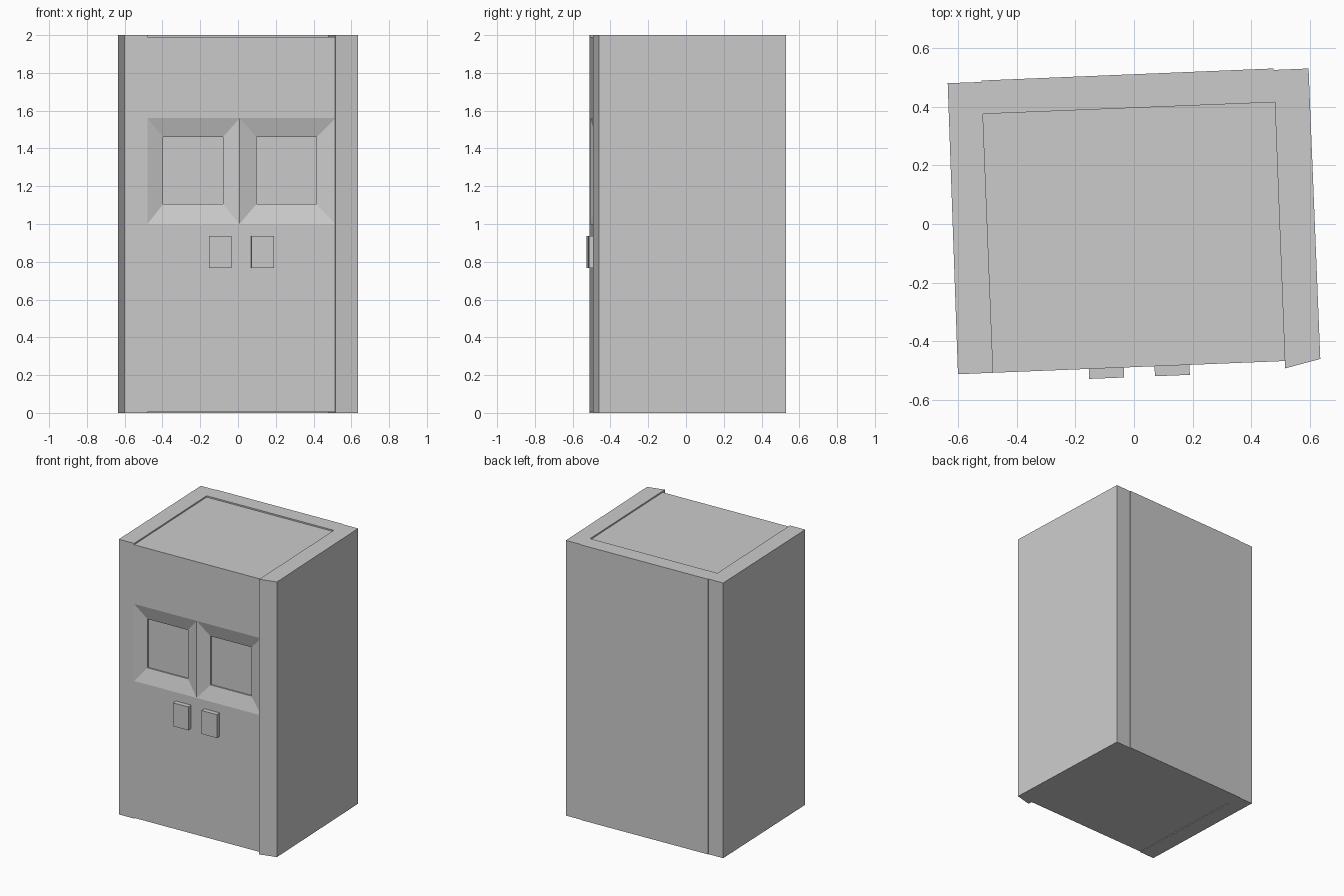
import bpy, bmesh

if "Cube" in bpy.data.objects:
    bpy.data.objects.remove(bpy.data.objects["Cube"])

grey = bpy.data.materials.new("plain grey")
grey.diffuse_color = (0.6, 0.6, 0.6, 1)
grey.use_nodes = True
grey.node_tree.nodes["Principled BSDF"].inputs["Base Color"].default_value = grey.diffuse_color


def finish(bm, name):
    bmesh.ops.remove_doubles(bm, verts=bm.verts, dist=0.0002)
    bmesh.ops.recalc_face_normals(bm, faces=bm.faces)
    mesh = bpy.data.meshes.new(name)
    bm.to_mesh(mesh)
    bm.free()
    mesh.materials.append(grey)
    ob = bpy.data.objects.new(name, mesh)
    bpy.context.collection.objects.link(ob)
    return ob


def prism(name, outline, z0, z1):
    bm = bmesh.new()
    face = bm.faces.new([bm.verts.new((x, y, z0)) for x, y in outline])
    ext = bmesh.ops.extrude_face_region(bm, geom=[face], use_keep_orig=True)
    for v in ext["geom"]:
        if isinstance(v, bmesh.types.BMVert):
            v.co.z = z1
    return finish(bm, name)


def front(x, z, depth=0.0):
    """Point on the slightly turned front plane, pushed inwards by depth."""
    return (x - 0.04 * depth, -0.507 + 0.0402 * (x + 0.48) + depth, z)


# Outer frame: two sides and back wrapped around the core
prism("outer_frame", [
    (-0.6, -0.512), (-0.48, -0.507), (-0.515, 0.375), (0.48, 0.415),
    (0.515, -0.492), (0.635, -0.46), (0.595, 0.53), (0.475, 0.525),
    (0.475, 0.53), (-0.52, 0.489), (-0.52, 0.484), (-0.635, 0.48)], 0, 2)

# Core cabinet, top and bottom slightly below the frame edges
LOW, HIGH, WIN_LOW, WIN_HIGH = 0.005, 1.99, 1.0, 1.56
LEFT, MID, RIGHT = -0.48, 0.008, 0.515
bm = bmesh.new()


def quad(points):
    bm.faces.new([bm.verts.new(p) for p in points])


def rect(x0, x1, z0, z1, depth=0.0):
    return [front(x0, z0, depth), front(x1, z0, depth),
            front(x1, z1, depth), front(x0, z1, depth)]


xs = (LEFT, MID, RIGHT)
quad([front(x, LOW) for x in (LEFT, RIGHT)] + [front(x, WIN_LOW) for x in xs[::-1]])
quad([front(x, WIN_HIGH) for x in xs] + [front(x, HIGH) for x in (RIGHT, LEFT)])

# Two bevelled window recesses with sunken panes
for x0, x1, i0, i1 in ((LEFT, MID, -0.395, -0.078), (MID, RIGHT, 0.098, 0.417)):
    rings = [rect(x0, x1, WIN_LOW, WIN_HIGH),
             rect(i0, i1, 1.105, 1.46, 0.03),
             rect(i0, i1, 1.105, 1.46, 0.04)]
    for a, b in zip(rings, rings[1:]):
        for i in range(4):
            j = (i + 1) % 4
            quad([a[i], a[j], b[j], b[i]])
    quad(rings[-1])

# Core top, bottom, sides and back
back_l, back_r = (-0.515, 0.375), (0.48, 0.415)
for z in (LOW, HIGH):
    quad([front(LEFT, z), front(RIGHT, z), (*back_r, z), (*back_l, z)])
for x, b in ((LEFT, back_l), (RIGHT, back_r)):
    mids = [front(x, z) for z in (LOW, WIN_LOW, WIN_HIGH, HIGH)]
    quad(mids + [(*b, HIGH), (*b, LOW)])
quad([(*back_l, LOW), (*back_r, LOW), (*back_r, HIGH), (*back_l, HIGH)])
finish(bm, "core_cabinet")

# Handle pads below the windows
for name, x0, x1 in (("left_handle", -0.154, -0.035), ("right_handle", 0.07, 0.189)):
    pts = [front(x0, 0, -0.034), front(x1, 0, -0.034), front(x1, 0, 0.01), front(x0, 0, 0.01)]
    prism(name, [p[:2] for p in pts], 0.767, 0.937)
